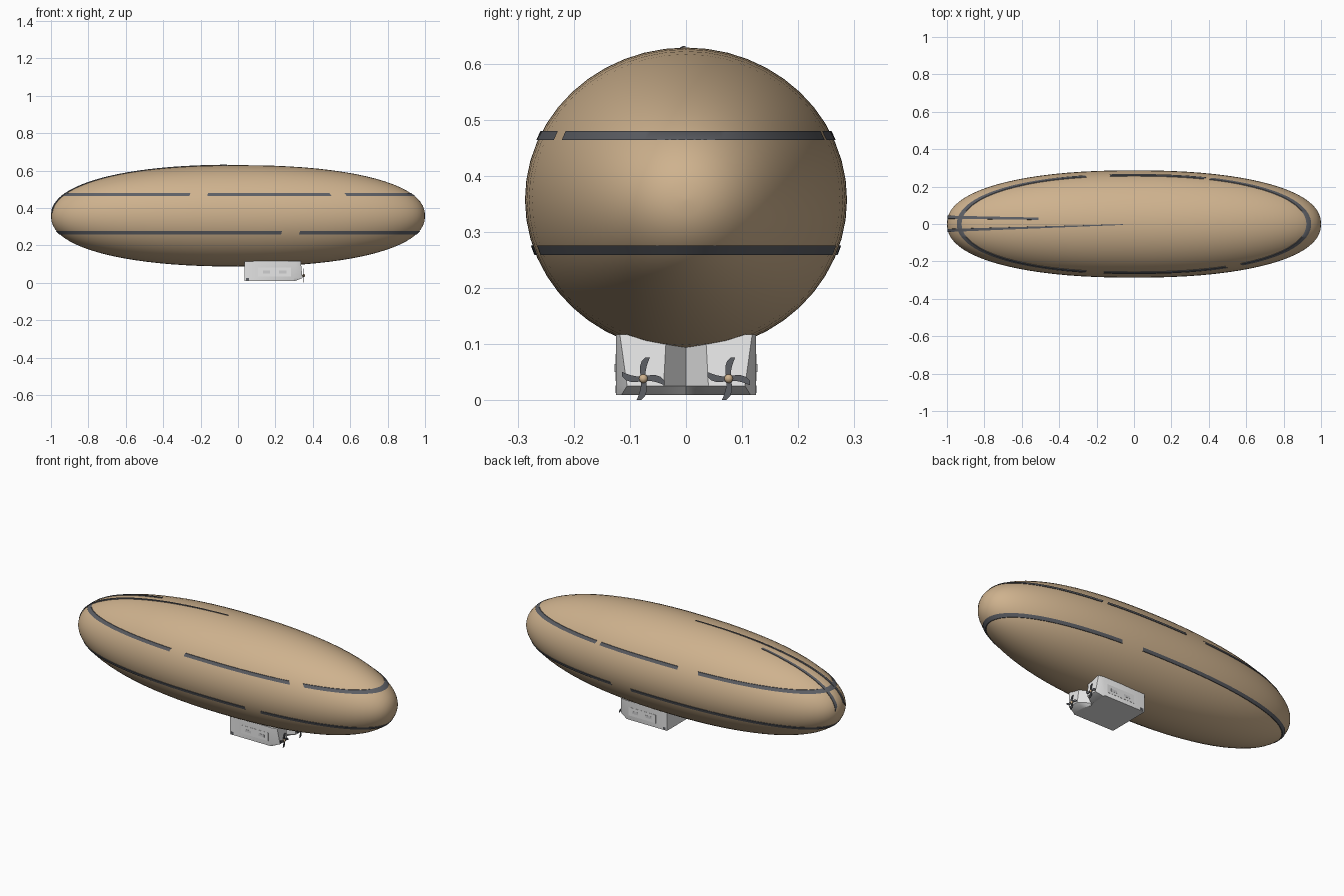
import bpy, bmesh, math
from mathutils import Vector, Matrix

if "Cube" in bpy.data.objects:
    bpy.data.objects.remove(bpy.data.objects["Cube"])

RY, RZ, ZC, P = 0.287, 0.271, 0.358, 2.25   # envelope radii, centre height, fullness


def mat(name, rgb):
    m = bpy.data.materials.new(name)
    m.diffuse_color = (*rgb, 1)
    m.use_nodes = True
    m.node_tree.nodes["Principled BSDF"].inputs["Base Color"].default_value = m.diffuse_color
    return m


TAN = mat("tan fabric", (0.62, 0.445, 0.27))
DARK = mat("dark grey stripe", (0.11, 0.115, 0.13))
BODY = mat("light grey gondola", (0.80, 0.80, 0.80))
SLIT = mat("window grey", (0.62, 0.62, 0.63))


def make(name, verts, faces, material, smooth=None):
    me = bpy.data.meshes.new(name)
    me.from_pydata([tuple(v) for v in verts], [], faces)
    bm = bmesh.new()
    bm.from_mesh(me)
    bmesh.ops.recalc_face_normals(bm, faces=bm.faces)
    bm.to_mesh(me)
    bm.free()
    me.materials.append(material)
    ob = bpy.data.objects.new(name, me)
    bpy.context.collection.objects.link(ob)
    if smooth:
        bpy.ops.object.select_all(action='DESELECT')
        ob.select_set(True)
        bpy.context.view_layer.objects.active = ob
        bpy.ops.object.shade_smooth_by_angle(angle=math.radians(smooth))
    return ob


def loft(name, rings, material, smooth=None, closed=False, skip=lambda i: False):
    """Skin equal closed rings; leave out the spans that skip() picks."""
    n, m = len(rings[0]), len(rings)
    verts = [v for r in rings for v in r]
    spans = [i for i in range(m if closed else m - 1) if not skip(i)]
    faces = [(i * n + j, i * n + (j + 1) % n,
              (i + 1) % m * n + (j + 1) % n, (i + 1) % m * n + j)
             for i in spans for j in range(n)]
    if not closed:
        faces += [tuple(range(n)), tuple(range((m - 1) * n, m * n))]
    return make(name, verts, faces, material, smooth)


def radius(x):
    return max(0.0, 1 - abs(x) ** P) ** (1 / P)


def normal(x, y, z):
    q = (y / RY) ** 2 + ((z - ZC) / RZ) ** 2
    k = max(q, 1e-6) ** (P / 2 - 1)
    return Vector((math.copysign(abs(x) ** (P - 1), x),
                   k * y / RY ** 2, k * (z - ZC) / RZ ** 2)).normalized()


def box(name, x0, x1, y0, y1, z0, z1, material):
    return loft(name, [[(x0, y0, z), (x1, y0, z), (x1, y1, z), (x0, y1, z)]
                       for z in (z0, z1)], material)


# Envelope: blunt-ended ellipsoid lofted along x
rings = []
for i in range(41):
    a = math.pi * min(max(i / 40, 0.002), 0.998)
    x = -math.copysign(abs(math.cos(a)) ** (2 / P), math.cos(a))
    r = radius(x)
    rings.append([(x, RY * r * math.cos(t), ZC + RZ * r * math.sin(t))
                  for t in (2 * math.pi * j / 48 for j in range(48))])
loft("envelope", rings, TAN, smooth=60)


# Horizontal stripes around the envelope
def stripe(name, z0, z1, gaps):
    N = 180

    def point(a, z, off):
        k = abs(z - ZC) / RZ
        x = (1 - k ** P) ** (1 / P) * math.cos(a)
        y = math.copysign(RY * math.sqrt(max(0, radius(x) ** 2 - k * k)), math.sin(a))
        nrm = normal(x, y, z)
        flat = Vector((nrm.x, nrm.y, 0)).normalized()
        return Vector((x, y, z)) + flat * off

    def skip(i):
        a = 2 * math.pi * (i + 0.5) / N
        side = 1 if math.sin(a) > 0 else -1
        return any(s == side and g0 < math.cos(a) * 0.94 < g1 for s, g0, g1 in gaps)

    sections = []
    for i in range(N):
        a = 2 * math.pi * i / N
        sections.append([point(a, z0, 0.003), point(a, z1, 0.003),
                         point(a, z1, -0.004), point(a, z0, -0.004)])
    loft(name, sections, DARK, smooth=40, closed=True, skip=skip)


stripe("upper_stripe", 0.464, 0.480, [(-1, -0.26, -0.15), (-1, 0.49, 0.59),
                                      (1, -0.26, -0.14), (1, 0.37, 0.42)])
stripe("lower_stripe", 0.259, 0.276, [(-1, 0.22, 0.31), (1, 0.17, 0.29)])


# Twin strips running from the tail over the top
def tail_strip(name, y0, y1, x_end, w1):
    sections = []
    for i in range(33):
        t = i / 32
        x = -0.993 + (x_end + 0.993) * t ** 2
        yc, w = y0 + (y1 - y0) * t * t, 0.008 + (w1 - 0.008) * t * t
        sec = []
        for y, off in ((yc - w, 0.003), (yc + w, 0.003), (yc + w, -0.005), (yc - w, -0.005)):
            z = ZC + RZ * math.sqrt(max(0, radius(x) ** 2 - (y / RY) ** 2))
            sec.append(Vector((x, y, z)) + normal(x, y, z) * off)
        sections.append(sec)
    loft(name, sections, DARK, smooth=40)


tail_strip("tail_strip_left", 0.036, 0.028, -0.51, 0.006)
tail_strip("tail_strip_right", -0.034, -0.003, -0.06, 0.002)


# Gondola: box with two tapered engine lobes and a notch between them
def plan(z, nose, shoulder, inner, outer):
    half = [(0.035, 0.125), (shoulder, 0.125), (nose, outer), (nose, inner)]
    pts = half + [(0.285, 0)] + [(x, -y) for x, y in reversed(half)]
    return [(x, y, z) for x, y in pts]


loft("gondola", [plan(0.010, 0.305, 0.295, 0.045, 0.115),
                 plan(0.026, 0.345, 0.300, 0.040, 0.105),
                 plan(0.118, 0.335, 0.305, 0.035, 0.118)], BODY, smooth=40)

for s, side in ((-1, "front"), (1, "back")):
    # Side window panel with two slits, and a small vent
    y = sorted((s * 0.122, s * 0.126))
    box(side + "_window_panel", 0.107, 0.283, *y, 0.035, 0.083, BODY)
    y = sorted((s * 0.123, s * 0.127))
    for n, x in enumerate((0.134, 0.220)):
        box(f"{side}_window_{n}", x, x + 0.038, *y, 0.051, 0.065, SLIT)
    y = sorted((s * 0.122, s * 0.126))
    box(side + "_vent", 0.044, 0.060, *y, 0.013, 0.027, DARK)

    # Propeller: four curved blades and a round hub
    centre = Vector((0.351, s * 0.076, 0.039))
    path = [(0.000, 0.000, 0.004), (-0.001, 0.012, 0.005), (0.000, 0.022, 0.006),
            (0.003, 0.031, 0.006), (0.008, 0.038, 0.004)]
    for b in range(4):
        rot = Matrix.Rotation(b * math.pi / 2, 3, 'X')
        secs = [[centre + rot @ Vector((dx, u + du, v))
                 for dx, du in ((-.002, -w), (.002, -w), (.002, w), (-.002, w))]
                for u, v, w in path]
        loft(f"{side}_propeller_blade_{b}", secs, DARK)
    bpy.ops.mesh.primitive_uv_sphere_add(segments=12, ring_count=8, radius=0.008, location=centre)
    hub = bpy.context.object
    hub.name = side + "_propeller_hub"
    hub.data.materials.append(TAN)
    bpy.ops.object.shade_smooth_by_angle(angle=math.radians(60))
